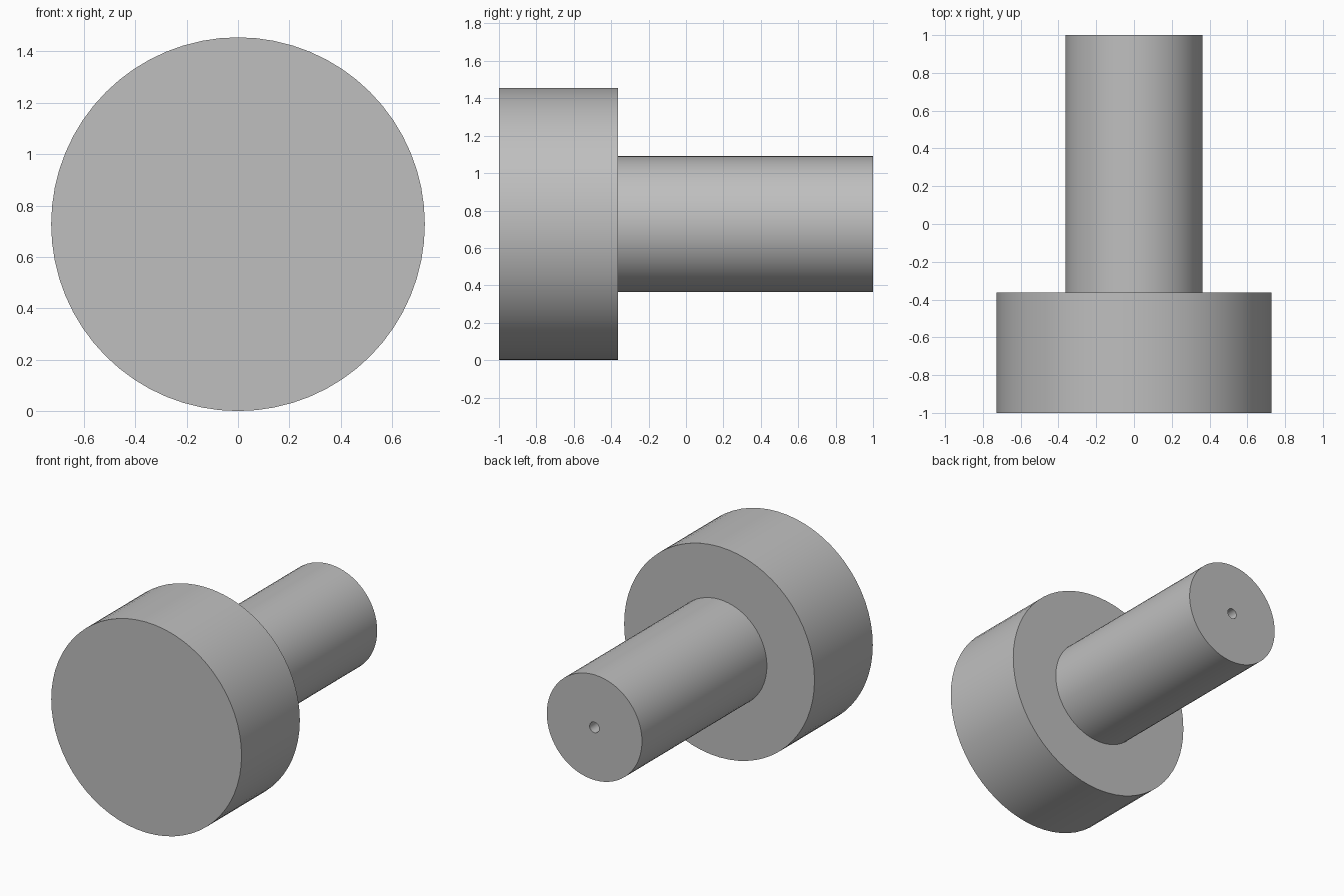
import bpy, bmesh, math
from mathutils import Vector

cube = bpy.data.objects.get("Cube")
if cube:
    bpy.data.objects.remove(cube, do_unlink=True)

UNIT = 1 / 11            # length of the whole part is 22 units
AXIS_Z = 8 * UNIT        # the axis sits one head radius above the ground
SEGMENTS = 64

steel = bpy.data.materials.new("light grey")
steel.use_nodes = True
grey = (0.52, 0.52, 0.52, 1)
steel.diffuse_color = grey
steel.node_tree.nodes["Principled BSDF"].inputs["Base Color"].default_value = grey


def lathe(name, profile):
    """Revolve (radius, y) points around the horizontal y axis."""
    bm = bmesh.new()
    verts = [bm.verts.new((0, y, r)) for r, y in profile]
    edges = [bm.edges.new(pair) for pair in zip(verts, verts[1:])]
    bmesh.ops.spin(bm, geom=verts + edges, cent=(0, 0, 0), axis=(0, 1, 0),
                   angle=math.tau, steps=SEGMENTS)
    bmesh.ops.remove_doubles(bm, verts=bm.verts, dist=1e-4)
    bmesh.ops.recalc_face_normals(bm, faces=bm.faces)
    mesh = bpy.data.meshes.new(name)
    bm.to_mesh(mesh)
    bm.free()
    mesh.materials.append(steel)
    obj = bpy.data.objects.new(name, mesh)
    obj.location = Vector((0, 0, AXIS_Z))
    bpy.context.collection.objects.link(obj)
    bpy.ops.object.select_all(action="DESELECT")
    obj.select_set(True)
    bpy.context.view_layer.objects.active = obj
    bpy.ops.object.shade_smooth_by_angle(angle=math.radians(30))
    return obj


# Stepped body: wide head, narrow shaft, small blind hole in the shaft end
head_r, shaft_r, hole_r = 8 * UNIT, 4 * UNIT, 0.4 * UNIT
front, step, back = -1, -4 * UNIT, 1
hole_end = back - 10 * UNIT
lathe("stepped_pin", [
    (0, front), (head_r, front), (head_r, step), (shaft_r, step),
    (shaft_r, back), (hole_r, back), (hole_r, hole_end), (0, hole_end),
])
